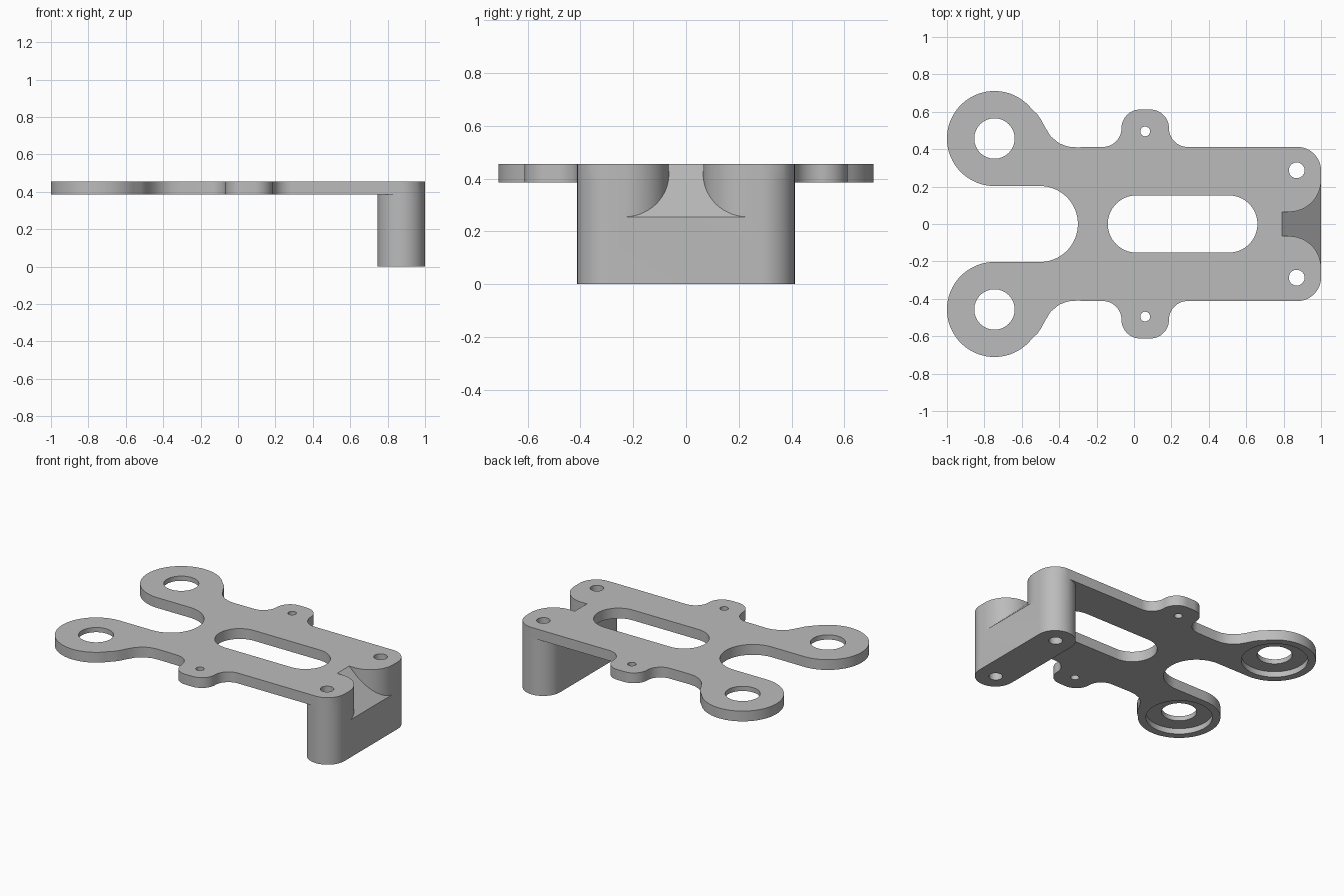
import bpy, bmesh
from math import cos, sin, radians
from mathutils import Vector

if "Cube" in bpy.data.objects:
    bpy.data.objects.remove(bpy.data.objects["Cube"])

TOP, UNDER = 0.455, 0.385
RING = (-0.746, 0.457)
POST = (0.873, 0.285)

grey = bpy.data.materials.new("plain grey")
grey.use_nodes = True
grey.diffuse_color = (0.5, 0.5, 0.5, 1)
grey.node_tree.nodes["Principled BSDF"].inputs["Base Color"].default_value = grey.diffuse_color


def arc(centre, r, start, end, steps=16):
    angles = [radians(start + (end - start) * i / steps) for i in range(steps + 1)]
    return [(centre[0] + r * cos(a), centre[1] + r * sin(a)) for a in angles]


def circle(centre, r):
    return arc(centre, r, 0, 360, 64)[:-1]


def mirror_y(points):
    return [(x, -y) for x, y in reversed(points)]


def prism(name, points, low, high):
    """Extrude a flat outline from one height to another."""
    bm = bmesh.new()
    face = bm.faces.new([bm.verts.new((x, y, low)) for x, y in points])
    moved = bmesh.ops.extrude_face_region(bm, geom=[face])["geom"]
    bmesh.ops.translate(bm, vec=(0, 0, high - low),
                        verts=[v for v in moved if isinstance(v, bmesh.types.BMVert)])
    bmesh.ops.recalc_face_normals(bm, faces=bm.faces)
    mesh = bpy.data.meshes.new(name)
    bm.to_mesh(mesh)
    bm.free()
    mesh.materials.append(grey)
    obj = bpy.data.objects.new(name, mesh)
    bpy.context.collection.objects.link(obj)
    return obj


def combine(target, other, operation):
    mod = target.modifiers.new(other.name, "BOOLEAN")
    mod.operation, mod.solver, mod.object = operation, "EXACT", other
    bpy.context.view_layer.objects.active = target
    bpy.ops.object.modifier_apply(modifier=mod.name)
    bpy.data.objects.remove(other)


# Plate outline: corner, side tab, neck, ring and U-shaped gap, then mirrored
neck = [(-0.31, 0.41), (-0.355, 0.414), (-0.40, 0.431), (-0.445, 0.468),
        (-0.477, 0.52), (-0.495, 0.555), (-0.518, 0.588)]
half = (arc(POST, 0.127, 0, 90)
        + arc((0.287, 0.512), 0.1, 270, 180) + arc((0.087, 0.512), 0.1, 0, 90)
        + arc((0.033, 0.512), 0.1, 90, 180) + arc((-0.167, 0.512), 0.1, 0, -90)
        + neck + arc(RING, 0.254, 37.5, 270, 48)
        + arc((-0.503, 0), 0.203, 90, 0, 24))
bracket = prism("bracket", half + mirror_y(half)[1:], UNDER, TOP)

# Rounded end block
end = arc(POST, 0.127, 0, 180, 32)
combine(bracket, prism("end_block", end + mirror_y(end), 0, TOP), "UNION")

# Long slot
slot = arc((0.507, 0), 0.153, -90, 90, 32) + arc((0.013, 0), 0.153, 90, 270, 32)
combine(bracket, prism("slot_cutter", slot, 0.3, 0.6), "DIFFERENCE")

# Ring holes with a recess underneath, tab holes and block holes
for side in (1, -1):
    for name, (x, y), r, low, high in (
            ("ring_hole", RING, 0.108, 0.3, 0.6),
            ("ring_recess", RING, 0.205, 0.3, 0.423),
            ("tab_hole", (0.06, 0.495), 0.026, 0.3, 0.6),
            ("block_hole", (0.87, 0.287), 0.042, -0.1, 0.6)):
        combine(bracket, prism(name, circle((x, y * side), r), low, high), "DIFFERENCE")

# Flared notch with a sloping floor in the end block
flare = [(1.1, 0.235)] + arc((0.83, 0.235), 0.17, 0, -90, 24) + [(0.79, 0.065)]
notch = prism("notch_cutter", flare + mirror_y(flare), 0, 0.6)
bm = bmesh.new()
bm.from_mesh(notch.data)
slope = Vector((0.2, 0, 0.21))
cut = bmesh.ops.bisect_plane(bm, geom=bm.verts[:] + bm.edges[:] + bm.faces[:],
                             plane_co=(0.79, 0, TOP), plane_no=slope, clear_inner=True)
rim = [e for e in cut["geom_cut"] if isinstance(e, bmesh.types.BMEdge)]
bmesh.ops.holes_fill(bm, edges=rim)
bmesh.ops.recalc_face_normals(bm, faces=bm.faces)
bm.to_mesh(notch.data)
bm.free()
combine(bracket, notch, "DIFFERENCE")

# Smooth curved walls, crisp rims
bpy.ops.object.select_all(action="DESELECT")
bracket.select_set(True)
bpy.context.view_layer.objects.active = bracket
bpy.ops.object.shade_smooth_by_angle(angle=radians(25))
